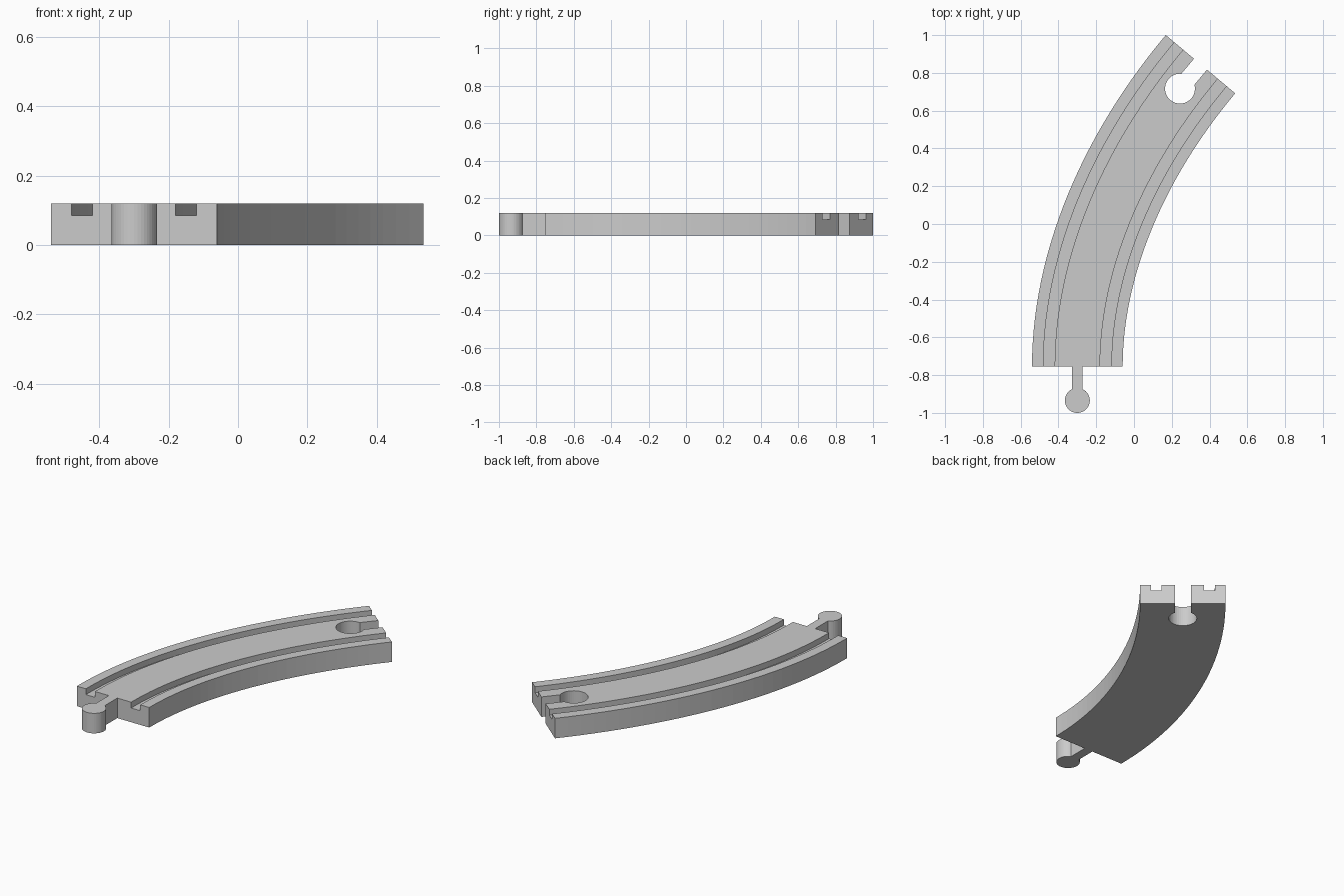
import bpy, bmesh, math
from mathutils import Vector, Matrix
from mathutils.geometry import interpolate_bezier

if "Cube" in bpy.data.objects:
    bpy.data.objects.remove(bpy.data.objects["Cube"])

HEIGHT = 0.12
GROOVE_Z = 0.085
HALF = 0.24
BEND = math.radians(40)
START = Vector((-0.3, -0.755, 0))
END = Vector((0.352, 0.846, 0))
AHEAD = Vector((0, 1, 0))
EXIT = Vector((math.sin(BEND), math.cos(BEND), 0))

grey = bpy.data.materials.new("light grey")
grey.use_nodes = True
colour = (0.6, 0.6, 0.6, 1)
grey.diffuse_color = colour
grey.node_tree.nodes["Principled BSDF"].inputs["Base Color"].default_value = colour


def make_object(name, bm):
    bmesh.ops.recalc_face_normals(bm, faces=bm.faces)
    mesh = bpy.data.meshes.new(name)
    bm.to_mesh(mesh)
    bm.free()
    mesh.materials.append(grey)
    obj = bpy.data.objects.new(name, mesh)
    bpy.context.collection.objects.link(obj)
    return obj


def key_shape(name, radius, neck, length, low, high, place):
    """Round knob at the origin with a straight neck along +y, extruded upwards."""
    bm = bmesh.new()
    gap = math.asin(neck / radius)
    steps = 36
    outline = [(neck, length), (-neck, length)]
    for i in range(steps + 1):
        a = math.pi / 2 + gap + (2 * math.pi - 2 * gap) * i / steps
        outline.append((radius * math.cos(a), radius * math.sin(a)))
    face = bm.faces.new([bm.verts.new((x, y, low)) for x, y in outline])
    top = bmesh.ops.extrude_face_region(bm, geom=[face])["geom"]
    bmesh.ops.translate(bm, vec=(0, 0, high - low),
                        verts=[g for g in top if isinstance(g, bmesh.types.BMVert)])
    bmesh.ops.transform(bm, matrix=place, verts=bm.verts)
    return make_object(name, bm)


# Track body: grooved cross-section swept along the bend
right_half = [(0, HEIGHT), (0.12, HEIGHT), (0.12, GROOVE_Z),
              (0.18, GROOVE_Z), (0.18, HEIGHT), (HALF, HEIGHT), (HALF, 0)]
section = [(-s, z) for s, z in reversed(right_half[1:])] + right_half[1:]
path = interpolate_bezier(START, START + AHEAD * 0.54, END - EXIT * 0.64, END, 29)
bm = bmesh.new()
rings = []
for i, p in enumerate(path):
    if i == 0:
        t = AHEAD
    elif i == len(path) - 1:
        t = EXIT
    else:
        t = (path[i + 1] - path[i - 1]).normalized()
    side = Vector((t.y, -t.x, 0))
    rings.append([bm.verts.new(p + side * s + Vector((0, 0, z))) for s, z in section])
for a, b in zip(rings, rings[1:]):
    for j in range(len(section)):
        k = (j + 1) % len(section)
        bm.faces.new((a[j], a[k], b[k], b[j]))
bm.faces.new(rings[0])
bm.faces.new(rings[-1])
track = make_object("track_body", bm)

# Socket: keyhole cut through the far end
socket_place = Matrix.Translation(END - EXIT * 0.169) @ Matrix.Rotation(-BEND, 4, "Z")
cutter = key_shape("socket_cutter", 0.079, 0.045, 0.25, -0.05, HEIGHT + 0.05, socket_place)
cutter.hide_render = True
cut = track.modifiers.new("socket", "BOOLEAN")
cut.operation = "DIFFERENCE"
cut.solver = "EXACT"
cut.object = cutter
bpy.context.view_layer.objects.active = track
bpy.ops.object.modifier_apply(modifier=cut.name)
bpy.data.objects.remove(cutter)

# Connector peg: round knob on a narrow neck at the near end
key_shape("connector_peg", 0.066, 0.028, 0.179, 0, HEIGHT,
          Matrix.Translation(START - AHEAD * 0.179))
